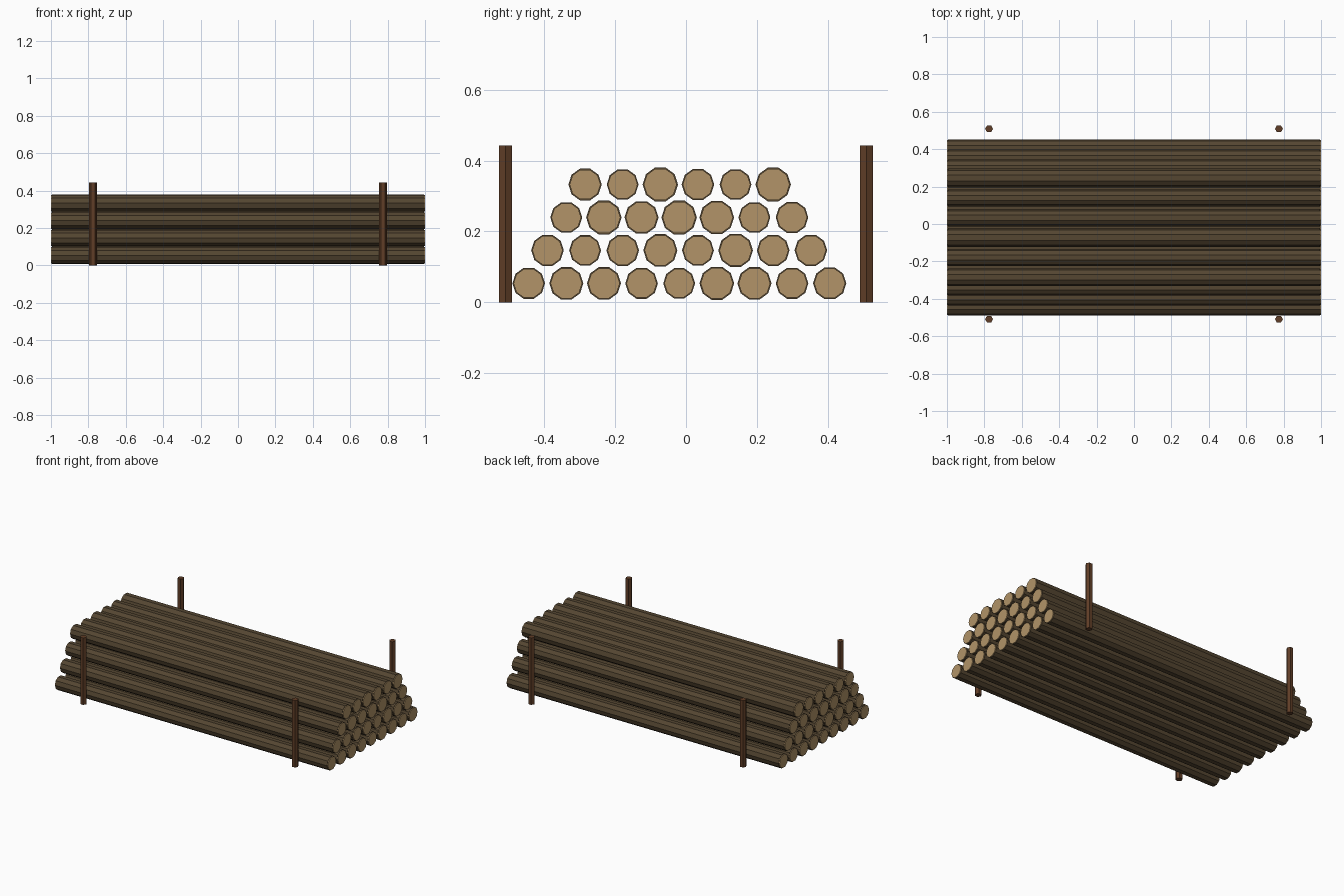
import bpy, bmesh, math
from mathutils import Matrix

if "Cube" in bpy.data.objects:
    bpy.data.objects.remove(bpy.data.objects["Cube"])


def material(name, rgb):
    m = bpy.data.materials.new(name)
    m.diffuse_color = (*rgb, 1.0)
    m.use_nodes = True
    m.node_tree.nodes["Principled BSDF"].inputs["Base Color"].default_value = m.diffuse_color
    return m


BARK = material("dark bark", (0.090, 0.061, 0.031))
CUT = material("cut wood", (0.445, 0.296, 0.138))
POST = material("stake brown", (0.117, 0.048, 0.020))


def finish(bm, name, mats):
    bmesh.ops.recalc_face_normals(bm, faces=bm.faces)
    me = bpy.data.meshes.new(name)
    bm.to_mesh(me)
    bm.free()
    for m in mats:
        me.materials.append(m)
    ob = bpy.data.objects.new(name, me)
    bpy.context.collection.objects.link(ob)
    return ob


def log(name, y, z, r):
    # ten-sided trunk along x, with a pale raised disc inside each bark rim
    bm = bmesh.new()
    bmesh.ops.create_cone(bm, cap_ends=True, segments=10, radius1=r, radius2=r,
                          depth=1.99, matrix=Matrix.Rotation(math.pi / 2, 4, 'Y'))
    ends = [f for f in bm.faces if abs(f.normal.x) > 0.9]
    bmesh.ops.inset_individual(bm, faces=ends, thickness=r * 0.07)
    for f in ends:
        side = math.copysign(0.005, f.calc_center_median().x)
        new = bmesh.ops.extrude_discrete_faces(bm, faces=[f])["faces"][0]
        for v in new.verts:
            v.co.x += side
        new.material_index = 1
        for e in new.edges:
            for g in e.link_faces:
                g.material_index = 1
    finish(bm, name, (BARK, CUT)).location = (0, y, z)


# stacked rows: log radii in thousandths, left (-y) to right
rows = [
    (-0.444, 0.0535, (46, 48, 48, 46, 45, 49, 48, 46, 47)),
    (-0.391, 0.1465, (46, 45, 46, 48, 45, 49, 46, 46)),
    (-0.338, 0.2395, (45, 50, 48, 50, 49, 45, 46)),
    (-0.285, 0.3325, (47, 45, 50, 46, 45, 50)),
]
for i, (y0, z, radii) in enumerate(rows):
    for j, r in enumerate(radii):
        log(f"log_row{i + 1}_{j + 1}", y0 + 0.1062 * j, z, r / 1000)

# four hexagonal upright stakes
for sx, xn in ((-1, "left"), (1, "right")):
    for sy, yn in ((-1, "front"), (1, "back")):
        bm = bmesh.new()
        bmesh.ops.create_cone(bm, cap_ends=True, segments=6, radius1=0.0212,
                              radius2=0.0212, depth=0.443,
                              matrix=Matrix.Rotation(math.pi / 6, 4, 'Z'))
        finish(bm, f"stake_{yn}_{xn}", (POST,)).location = (
            sx * 0.775, sy * 0.509, 0.2215)
